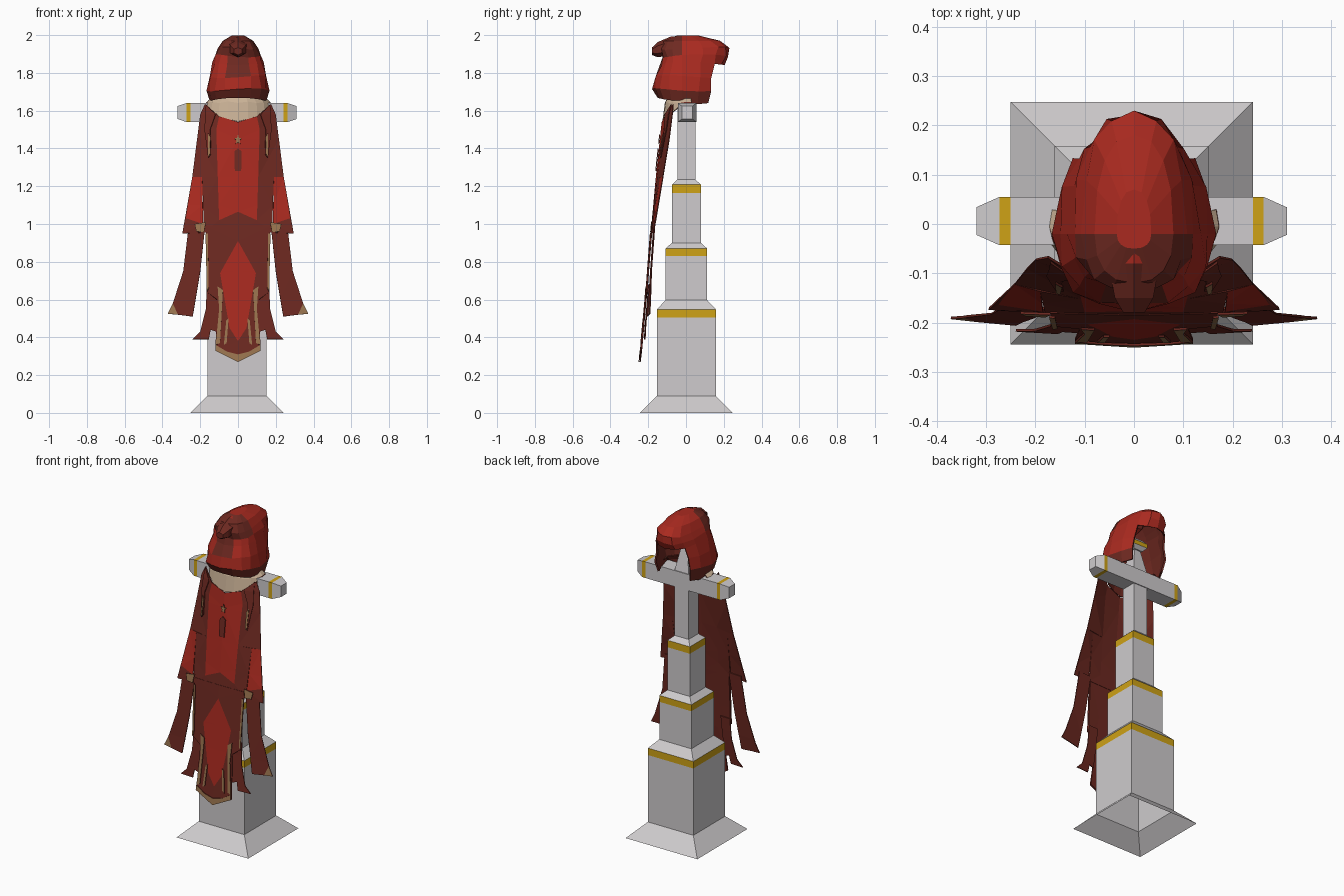
import bpy, bmesh, math, random

if "Cube" in bpy.data.objects:
    bpy.data.objects.remove(bpy.data.objects["Cube"])
random.seed(4)

def mat(name, rgb):
    m = bpy.data.materials.new(name)
    m.diffuse_color = (*rgb, 1)
    m.use_nodes = True
    m.node_tree.nodes["Principled BSDF"].inputs["Base Color"].default_value = m.diffuse_color
    return m

RED = mat("bright red cloth", (0.40, 0.023, 0.014))
TAN = mat("tan trim", (0.33, 0.18, 0.08))
DARK = mat("dark red cloth", (0.155, 0.022, 0.015))
GREY = mat("pale grey stone", (0.62, 0.60, 0.61))
GOLD = mat("gold band", (0.62, 0.36, 0.008))
CREAM = mat("cream lining", (0.60, 0.45, 0.31))
CLOTH = [RED, TAN, DARK]     # dark is last so the inner shell clamps to it

def finish(name, bm, mats):
    me = bpy.data.meshes.new(name)
    bm.to_mesh(me)
    bm.free()
    for m in mats:
        me.materials.append(m)
    ob = bpy.data.objects.new(name, me)
    bpy.context.collection.objects.link(ob)
    return ob

def thicken(ob, t):
    s = ob.modifiers.new("thickness", 'SOLIDIFY')
    s.thickness, s.offset = t, -1
    s.material_offset = s.material_offset_rim = 2

def loft(name, stations, place, mats, banded=(), sides=4, caps=(True, True)):
    """Rings of (t, half a, half b); place() puts (a, b, t) in space."""
    bm = bmesh.new()
    r = math.sqrt(2) if sides == 4 else 1
    rings = []
    for t, a, b in stations:
        ang = [2 * math.pi * (i + 0.5) / sides for i in range(sides)]
        rings.append([bm.verts.new(place(a * r * math.cos(q), b * r * math.sin(q), t)) for q in ang])
    for k in range(len(rings) - 1):
        for i in range(sides):
            j = (i + 1) % sides
            f = bm.faces.new((rings[k][i], rings[k][j], rings[k + 1][j], rings[k + 1][i]))
            f.material_index = 1 if k in banded else 0
    for end, use in zip((rings[0], rings[-1]), caps):
        if use:
            bm.faces.new(end)
    bmesh.ops.recalc_face_normals(bm, faces=bm.faces)
    return finish(name, bm, mats)

# ---------- stand ----------
upright = lambda a, b, t: (a - 0.005, b + 0.002, t)
tiers = [(0, .246), (.09, .156), (.505, .156), (.548, .156), (.597, .11), (.83, .11),
         (.87, .11), (.9, .077), (1.165, .077), (1.208, .077), (1.235, .048),
         (1.64, .048), (1.78, .022)]
loft("stepped_column", [(z, h, h) for z, h in tiers], upright, [GREY, GOLD],
     banded=(2, 5, 8), caps=(False, True))
loft("column_cap", [(1.78, .03, .03), (1.80, .05, .05), (1.825, .05, .05), (1.85, .03, .03)],
     upright, [GREY, GOLD], banded=(1,))
half = [(.248, .049, .05), (.268, .049, .05), (.315, .028, .034)]
bar = [(-.315, .028, .034), (-.268, .049, .05), (-.246, .049, .05),
       (.246, .049, .05), (.268, .049, .05), (.315, .028, .034)]
loft("crossbar", bar, lambda a, b, t: (t - .005, a + .006, b + 1.59), [GREY, GOLD], banded=(1, 3))

# ---------- cape ----------
HANG = [(.2, -.247), (.27, -.243), (.6, -.213), (.9, -.192), (1.3, -.155), (1.6, -.122), (1.7, -.085)]

def hang_y(x, z):
    for (z0, y0), (z1, y1) in zip(HANG, HANG[1:]):
        if z <= z1:
            break
    y = y0 + (y1 - y0) * (z - z0) / (z1 - z0)
    k = .15 + 1.15 * min(1, max(0, (z - 1) / .6))
    return y + k * x * x

def cloth(name, faces, lift=0.0):
    """Half outlines in front view, sliced level, draped and mirrored."""
    bm = bmesh.new()
    for mi, pts in faces:
        f = bm.faces.new([bm.verts.new((x, 0, z)) for x, z in pts])
        f.normal_update()
        if f.normal.y > 0:
            f.normal_flip()
        f.material_index = mi
    bmesh.ops.remove_doubles(bm, verts=bm.verts, dist=.0005)
    for z in (1.58, 1.45, 1.25, 1.1, .75, .6, .45):
        bmesh.ops.bisect_plane(bm, geom=bm.verts[:] + bm.edges[:] + bm.faces[:],
                               plane_co=(0, 0, z), plane_no=(0, 0, 1))
    for v in bm.verts:
        v.co.y = hang_y(v.co.x, v.co.z) - lift
    bmesh.ops.triangulate(bm, faces=bm.faces)
    ob = finish(name, bm, CLOTH)
    ob.modifiers.new("mirror", 'MIRROR')
    thicken(ob, .005)
    return ob

cloth("cape_upper", [
    (0, [(0, 1.54), (.1, 1.57), (.115, 1.5), (.1, 1.02), (0, 1.065)]),
    (2, [(0, 1.065), (.1, 1.02), (.18, .955), (0, .955)]),
    (2, [(.1, 1.57), (.175, 1.635), (.2, 1.58), (.242, 1.25), (.19, 1.25), (.18, .955), (.1, 1.02), (.115, 1.5)]),
    (0, [(.19, 1.25), (.242, 1.25), (.275, 1.03), (.185, 1.0)]),
    (2, [(.185, 1.0), (.275, 1.03), (.242, 1.25), (.295, .95), (.18, .955)])])
cloth("cape_lower", [
    (0, [(0, .91), (.095, .74), (.045, .45), (0, .38)]),
    (2, [(0, .99), (.17, .99), (.163, .64), (.11, .6), (.12, .33), (0, .27),
         (0, .38), (.045, .45), (.095, .74), (0, .91)])], .002)
cloth("cape_outer_tatters", [
    (2, [(.10, .68), (.165, .68), (.17, .55), (.2, .43), (.24, .39), (.155, .39), (.145, .44), (.115, .43)])], -.005)
cloth("cape_side_strips", [
    (2, [(.175, .98), (.262, .98), (.29, .75), (.345, .58), (.318, .52), (.24, .51), (.225, .6), (.2, .75)]),
    (1, [(.345, .58), (.372, .525), (.318, .52)])], -.006)
cloth("cape_tan_trim", [
    (1, [(.08, .65), (.108, .67), (.1, .55), (.118, .36), (.095, .37), (.088, .5)]),
    (1, [(.05, .5), (.062, .49), (.075, .36), (.06, .37)]),
    (1, [(0, .31), (.06, .325), (.118, .36), (.12, .33), (0, .27)]),
    (1, [(.16, .95), (.172, .95), (.165, .64), (.155, .66)]),
    (1, [(.17, 1.01), (.23, 1.0), (.22, .96), (.18, .957)])], .008)

# lapels, slot and small star on the upper cape
cloth("cape_lapels", [
    (2, [(.12, 1.58), (.17, 1.635), (.178, 1.5), (.158, 1.35), (.143, 1.37), (.148, 1.5)])], .008)
cloth("lapel_trim", [(1, [(.146, 1.46), (.16, 1.48), (.158, 1.36), (.15, 1.36)])], .014)
cloth("cape_slot", [(2, [(0, 1.4), (.019, 1.385), (.017, 1.28), (0, 1.28)])], .006)
cloth("cape_star", [(1, [(0, 1.475), (.006, 1.455), (.02, 1.455), (.008, 1.442), (.012, 1.425), (0, 1.433)])], .006)

# ---------- collar ----------
bm = bmesh.new()
cols = []
for i in range(13):
    t = math.radians(-105 + 17.5 * i)
    s, c = math.sin(t), math.cos(t)
    rows = [(.13, .09, 1.68), (.172, .112, 1.645), (.178, .125, 1.545 + .075 * s * s)]
    cols.append([bm.verts.new((a * s, -b * c, z + random.uniform(-.006, .006))) for a, b, z in rows])
for i in range(12):
    for k in range(2):
        f = bm.faces.new((cols[i][k + 1], cols[i + 1][k + 1], cols[i + 1][k], cols[i][k]))
        f.material_index = 2 if k == 1 and i in (0, 1, 10, 11) else 0
thicken(finish("collar", bm, [CREAM, TAN, DARK]), .006)

# ---------- hood, open toward the back ----------
N = 16
LEVELS = [(1.66, .150, -.15, .165), (1.71, .162, -.175, .18), (1.78, .152, -.165, .19),
          (1.85, .132, -.135, .205), (1.89, .122, -.125, .222), (1.93, .105, -.14, .23),
          (1.97, .08, -.12, .18), (1.997, .035, -.05, .07)]
power = lambda v, e: math.copysign(abs(v) ** e, v)
bm = bmesh.new()
rings = []
for k, (z, w, yf, yb) in enumerate(LEVELS):
    ring = []
    for i in range(N):
        a = 2 * math.pi * i / N
        s, c = power(math.sin(a), .85), power(math.cos(a), .85)
        fold = 1 + (.03 if (i + k) % 2 else -.02) * (0 < k < 6) * (i != 0)
        y = -.02 + c * ((yb + .02) if c > 0 else (-.02 - yf)) * fold
        drop = .02 if k == 0 and c > .3 else 0
        ring.append(bm.verts.new((w * s * fold, y, z - drop + (.008 * math.cos(2 * a + k) if k < 6 else 0))))
    rings.append(ring)
for k in range(len(rings) - 1):
    for i in range(N):
        j = (i + 1) % N
        if k < 3 and (i in (0, 1, N - 1, N - 2)):      # face opening
            continue
        f = bm.faces.new((rings[k][j], rings[k][i], rings[k + 1][i], rings[k + 1][j]))
        p = f.calc_center_median()
        front_side = p.y < 0 and abs(p.x) > .06 and 1.76 < p.z < 1.9
        red = k > 0 and (p.y > .01 or 1.71 < p.z < 1.79 or front_side)
        f.material_index = 0 if red else 2
bm.faces.new(rings[-1]).material_index = 0
bmesh.ops.recalc_face_normals(bm, faces=bm.faces)
if max(bm.faces, key=lambda f: f.calc_center_median().z).normal.z < 0:
    bmesh.ops.reverse_faces(bm, faces=bm.faces)
thicken(finish("hood", bm, CLOTH), .01)

# drooping point of the hood
loft("hood_tip", [(0, .07, .03), (-.08, .06, .05), (-.15, .045, .04), (-.18, .025, .02)],
     lambda a, b, t: (a, t, 1.965 + b + t * .28), [DARK, RED], banded=(0,), sides=6)
